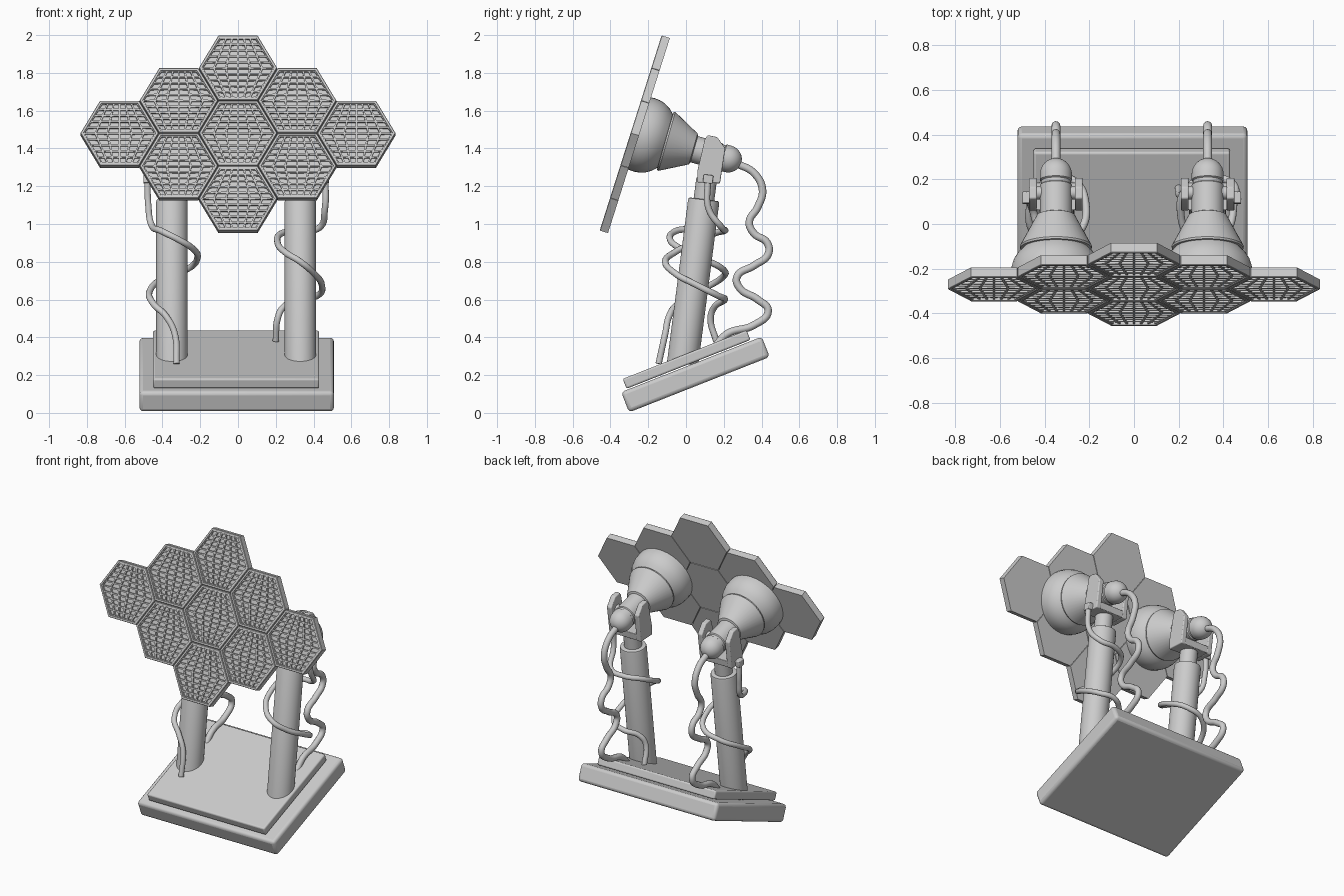
import bpy, bmesh
from math import sin, cos, pi, radians
from mathutils import Vector, Matrix

if "Cube" in bpy.data.objects:
    bpy.data.objects.remove(bpy.data.objects["Cube"])


def finish(bm, name, matrix=None, bevel=0, smooth=True):
    bmesh.ops.recalc_face_normals(bm, faces=bm.faces)
    me = bpy.data.meshes.new(name)
    bm.to_mesh(me)
    bm.free()
    ob = bpy.data.objects.new(name, me)
    bpy.context.collection.objects.link(ob)
    if matrix:
        ob.matrix_world = matrix
    if bevel:
        m = ob.modifiers.new("bevel", 'BEVEL')
        m.width, m.segments = bevel, 3
    if smooth:
        bpy.ops.object.select_all(action='DESELECT')
        bpy.context.view_layer.objects.active = ob
        ob.select_set(True)
        bpy.ops.object.shade_smooth_by_angle(angle=radians(35))
    return ob


def box(name, center, size, tilt=0, bevel=0.0):
    bm = bmesh.new()
    bmesh.ops.create_cube(bm, size=1)
    bmesh.ops.scale(bm, vec=size, verts=bm.verts)
    return finish(bm, name, Matrix.Translation(center) @ Matrix.Rotation(radians(tilt), 4, 'X'), bevel)


def lathe(name, start, axis, profile, n=40):
    """Revolve (distance, radius) points round an axis."""
    bm = bmesh.new()
    rings = [[bm.verts.new((r * cos(2 * pi * i / n), r * sin(2 * pi * i / n), d))
              for i in range(n)] for d, r in profile]
    for a, b in zip(rings, rings[1:]):
        for i in range(n):
            j = (i + 1) % n
            bm.faces.new((a[i], a[j], b[j], b[i]))
    bm.faces.new(rings[0])
    bm.faces.new(rings[-1])
    rot = Vector(axis).to_track_quat('Z', 'Y').to_matrix().to_4x4()
    return finish(bm, name, Matrix.Translation(start) @ rot)


def plate(name, x0, x1, outline, bevel):
    """Extrude a (y, z) outline along x."""
    bm = bmesh.new()
    f = bm.faces.new([bm.verts.new((x0, y, z)) for y, z in outline])
    ext = bmesh.ops.extrude_face_region(bm, geom=[f])
    bmesh.ops.translate(bm, vec=(x1 - x0, 0, 0),
                        verts=[v for v in ext['geom'] if isinstance(v, bmesh.types.BMVert)])
    return finish(bm, name, bevel=bevel)


def cable(name, points, radius=0.02):
    cu = bpy.data.curves.new(name, 'CURVE')
    cu.dimensions = '3D'
    cu.bevel_depth, cu.bevel_resolution = radius, 4
    cu.resolution_u = 8
    cu.use_fill_caps = True
    sp = cu.splines.new('BEZIER')
    sp.bezier_points.add(len(points) - 1)
    for bp, p in zip(sp.bezier_points, points):
        bp.co = p
        bp.handle_left_type = bp.handle_right_type = 'AUTO'
    sp.use_smooth = True
    ob = bpy.data.objects.new(name, cu)
    bpy.context.collection.objects.link(ob)


def hex_tile(name, cx, cz, matrix, R=0.207, depth=0.046, rows=10, cols=6):
    """Hexagonal tile with a raised rim and a recessed lattice on its front."""
    bm = bmesh.new()
    floor = 0.004

    def ring(r, y):
        return [bm.verts.new((cx + r * cos(pi * i / 3), y, cz + r * sin(pi * i / 3))) for i in range(6)]
    rings = [ring(R, depth), ring(R, 0.003), ring(R - 0.003, 0), ring(R - 0.015, 0), ring(R - 0.018, 0.02)]
    bm.faces.new(rings[0])
    bm.faces.new(rings[-1])
    for a, b in zip(rings, rings[1:]):
        for i in range(6):
            j = (i + 1) % 6
            bm.faces.new((a[i], a[j], b[j], b[i]))
    # lattice grid squeezed to the hexagon width on every row
    r = R - 0.0165
    grid = []
    for k in range(rows + 1):
        t = 2 * k / rows - 1
        w = r * (1 - abs(t) / 2)
        grid.append([bm.verts.new((cx + w * (2 * c / cols - 1), floor, cz + t * r * 0.866))
                     for c in range(cols + 1)])
    cells = [bm.faces.new((grid[k][c], grid[k][c + 1], grid[k + 1][c + 1], grid[k + 1][c]))
             for k in range(rows) for c in range(cols)]
    bm.normal_update()
    bmesh.ops.inset_individual(bm, faces=cells, thickness=0.0065, depth=0)
    bmesh.ops.inset_individual(bm, faces=cells, thickness=0.0003, depth=-0.012)
    finish(bm, name, matrix, smooth=False)


# tilted double base
box("base_lower", (-0.007, 0.05, 0.203), (1.03, 0.80, 0.115), 21.5, 0.02)
box("base_upper", (-0.01, 0.003, 0.283), (0.88, 0.705, 0.056), 21.5, 0.01)

# honeycomb panel of nine tiles
panel = Matrix.Translation((0, -0.293, 1.482)) @ Matrix.Rotation(radians(-17.6), 4, 'X')
pitch = 0.3625
for col in range(-2, 3):
    count = 3 - abs(col)
    for k in range(count):
        hex_tile("panel_tile", col * 0.3135, (k - (count - 1) / 2) * pitch, panel)

# two posts, each with a fork, lamp body and rear cable
lamp_dir = (0, cos(radians(16)), -sin(radians(16)))
ball = [(0.49 + 0.075 * sin(a), 0.072 * cos(a)) for a in (i * pi / 16 for i in range(8))]
lamp_profile = [(-0.01, 0.2), (0.03, 0.202), (0.06, 0.199), (0.09, 0.19), (0.12, 0.172), (0.145, 0.148),
                (0.146, 0.16), (0.155, 0.162), (0.30, 0.085), (0.305, 0.072), (0.44, 0.072),
                (0.445, 0.066), (0.46, 0.066), (0.465, 0.072)] + ball
fork_outline = [(0.06, 1.22), (0.06, 1.28), (0.10, 1.45), (0.115, 1.47), (0.165, 1.46),
                (0.208, 1.40), (0.18, 1.215)]
rear_path = [(0.27, 1.32), (0.36, 1.27), (0.405, 1.18), (0.38, 1.09), (0.335, 1.01), (0.36, 0.95),
             (0.43, 0.90), (0.435, 0.84), (0.36, 0.78), (0.27, 0.72), (0.285, 0.66), (0.38, 0.60),
             (0.435, 0.54), (0.36, 0.465), (0.22, 0.42), (0.16, 0.36)]
post_dir = Vector((0, 0.105, 0.81)).normalized()

for side, x in ((-1, -0.35), (1, 0.33)):
    lathe("post", (x, -0.018, 0.26), post_dir,
          [(0, 0.083), (0.865, 0.083), (0.875, 0.08), (0.878, 0.074)])
    lathe("post_neck", (x, 0.09, 1.09), post_dir, [(0, 0.055), (0.15, 0.055)])
    for s in (-1, 1):
        plate("fork_arm", x + s * 0.085, x + s * 0.12, fork_outline, 0.006)
    plate("fork_bridge", x - 0.09, x + 0.09,
          [(0.062, 1.222), (0.062, 1.272), (0.186, 1.262), (0.179, 1.217)], 0.004)
    lathe("pivot_pin", (x - 0.11, 0.14, 1.37), (1, 0, 0), [(0, 0.03), (0.22, 0.03)], 20)
    lathe("lamp_body", (x, -0.25, 1.48), lamp_dir, lamp_profile)
    box("cable_plug", (x + side * 0.133, 0.117, 1.238), (0.035, 0.052, 0.045), -7, 0.005)
    cable("rear_cable", [(x, y, z) for y, z in rear_path])

# cables winding round the posts
cable("post_cable_left", [
    (-.48, .115, 1.23), (-.475, .11, 1.1), (-.46, .08, 1.0), (-.40, -.06, .96), (-.32, -.085, .92),
    (-.24, -.03, .87), (-.215, .08, .82), (-.27, .195, .76), (-.38, .195, .72), (-.465, .08, .65),
    (-.45, -.04, .58), (-.38, -.09, .51), (-.335, -.11, .42), (-.325, -.145, .26)], 0.017)
cable("post_cable_right", [
    (.463, .115, 1.23), (.46, .12, 1.08), (.43, .19, .98), (.33, .205, .965), (.23, .15, .95),
    (.21, .04, .9), (.25, -.06, .85), (.33, -.11, .80), (.4, -.06, .74), (.443, .05, .68),
    (.42, .17, .62), (.33, .205, .6), (.24, .15, .56), (.21, .13, .5), (.2, .16, .38)], 0.017)
